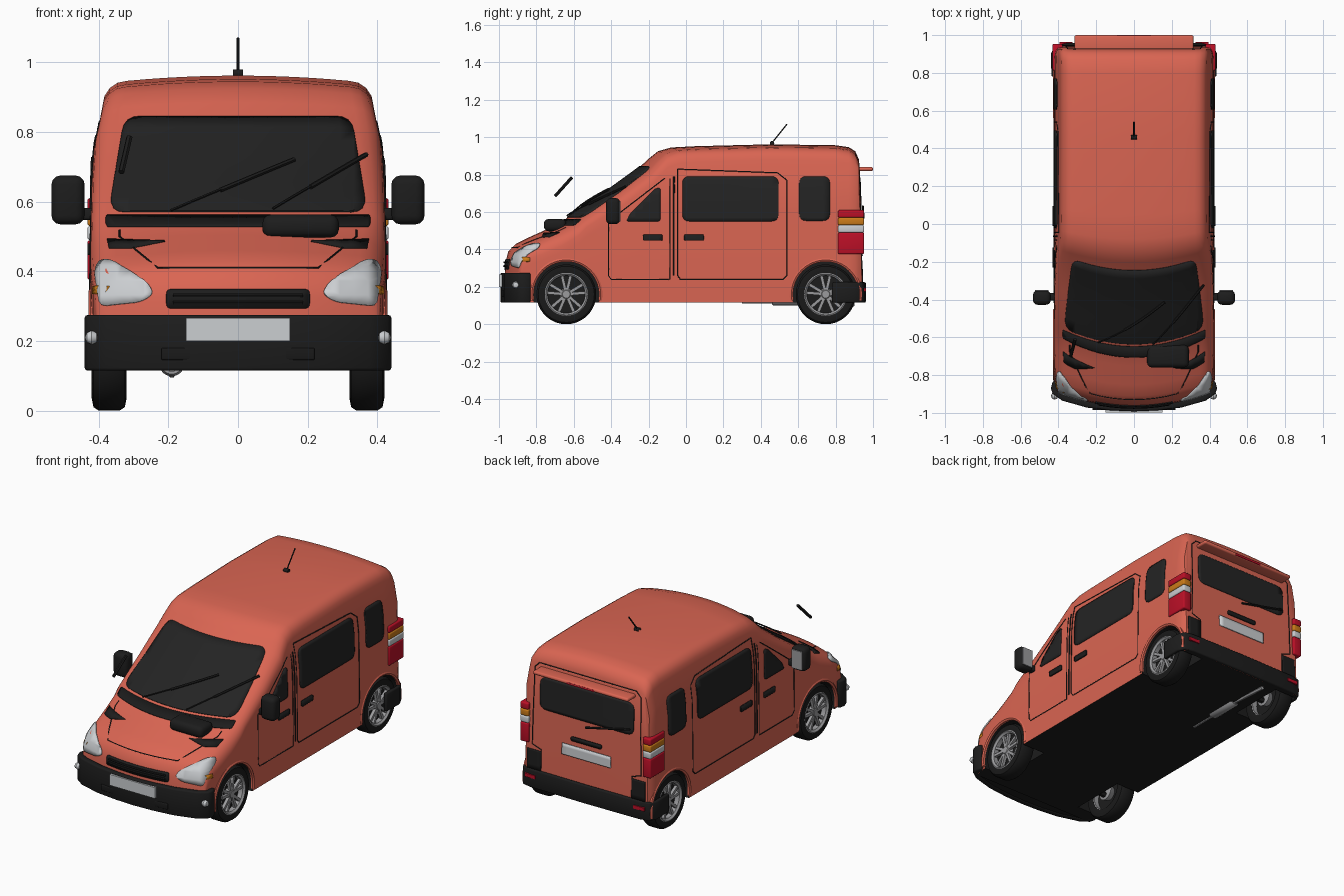
import bpy, bmesh, math
from mathutils import Vector, Matrix
from mathutils.bvhtree import BVHTree

if "Cube" in bpy.data.objects:
    bpy.data.objects.remove(bpy.data.objects["Cube"])


def material(name, *rgb):
    m = bpy.data.materials.new(name)
    m.use_nodes = True
    m.diffuse_color = (*rgb, 1)
    m.node_tree.nodes["Principled BSDF"].inputs["Base Color"].default_value = (*rgb, 1)
    return m


paint = material("coral paint", .7, .13, .085)
trim = material("black trim", .012, .012, .012)
glass = material("dark glass", .017, .017, .017)
rubber = material("tyre rubber", .01, .01, .01)
silver = material("silver metal", .33, .33, .34)
white = material("pale lens", .6, .62, .64)
red = material("red lens", .5, .005, .02)
amber = material("amber lens", .6, .2, .01)
wheels = [("front", -.64), ("rear", .747)]
sides = [("left", 1), ("right", -1)]


def finish(bm, name, *mats, fix=True):
    if fix:
        bmesh.ops.recalc_face_normals(bm, faces=bm.faces)
    mesh = bpy.data.meshes.new(name)
    bm.to_mesh(mesh)
    bm.free()
    for m in mats:
        mesh.materials.append(m)
    ob = bpy.data.objects.new(name, mesh)
    bpy.context.collection.objects.link(ob)
    return ob


def box(name, center, size, mat, bevel=0):
    bm = bmesh.new()
    bmesh.ops.create_cube(bm, size=1, matrix=Matrix.Translation(center) @ Matrix.Diagonal((*size, 1)))
    if bevel:
        bmesh.ops.bevel(bm, geom=bm.edges[:], offset=bevel, segments=3, profile=.5, affect='EDGES')
    return finish(bm, name, mat)


def lathe(name, profile, place, mat, flip=1, axis='X'):
    bm = bmesh.new()
    verts = [bm.verts.new((d * flip, 0, r)) for d, r in profile]
    edges = [bm.edges.new(pair) for pair in zip(verts, verts[1:])]
    bmesh.ops.spin(bm, geom=verts + edges, axis=(1, 0, 0), cent=(0, 0, 0), angle=math.tau, steps=36)
    bmesh.ops.remove_doubles(bm, verts=bm.verts, dist=.0001)
    if axis == 'Y':
        bm.transform(Matrix.Rotation(math.pi / 2, 4, 'Z'))
    bm.transform(Matrix.Translation(place))
    return finish(bm, name, mat)


def tube(name, points, radius, mat):
    cu = bpy.data.curves.new(name, 'CURVE')
    cu.dimensions = '3D'
    cu.bevel_depth, cu.bevel_resolution, cu.use_fill_caps = radius, 1, True
    sp = cu.splines.new('POLY')
    sp.points.add(len(points) - 1)
    for p, co in zip(sp.points, points):
        p.co = (*co, 1)
    cu.materials.append(mat)
    ob = bpy.data.objects.new(name, cu)
    bpy.context.collection.objects.link(ob)
    return ob


# body shell: rings lofted from nose to tail, bowed across the front
def width(z):
    table = [(0, .42), (.3, .425), (.55, .422), (.73, .418), (.83, .396), (.9, .385), (1, .37)]
    for (a, wa), (b, wb) in zip(table, table[1:]):
        if z <= b:
            return wa + (wb - wa) * (z - a) / (b - a)


def ring(y, top, r, k):
    base = .115
    crown = min(.015, (top - base) * .05)
    top -= crown
    shoulder = top - r
    half = [(width(z) * k, z) for z in [base + (shoulder - base) * i / 8 for i in range(9)]]
    x0 = half[-1][0]
    for i in range(1, 5):
        a = math.pi / 8 * i
        half.append((x0 - r * (1 - math.cos(a)), shoulder + r * math.sin(a)))
    for i in range(1, 7):
        t = 1 - i / 6
        half.append(((x0 - r) * t, top + crown * (1 - t * t)))
    loop = half + [(-x, z) for x, z in half[-2::-1]]
    fade = min(1, max(0, (.3 - y) / .6))
    return [(x, y + .085 * fade * (x / .42) ** 2, z) for x, z in loop]


stations = [(-.975, .12, .003, .94), (-.97, .25, .03, .95), (-.965, .33, .04, .955), (-.95, .39, .05, .965),
            (-.91, .43, .06, .98), (-.85, .46, .07, .99), (-.75, .505, .07, 1), (-.66, .55, .06, 1),
            (-.62, .582, .05, 1), (-.42, .715, .06, 1), (-.25, .838, .07, 1), (-.2, .885, .07, 1),
            (-.15, .925, .07, 1), (-.08, .945, .07, 1), (.05, .952, .07, 1), (.45, .962, .07, 1),
            (.8, .957, .07, 1), (.87, .947, .07, 1), (.905, .925, .07, .995), (.925, .88, .06, .97),
            (.935, .6, .05, .955), (.94, .3, .05, .95), (.945, .12, .003, .95)]
bm = bmesh.new()
loops = [[bm.verts.new(p) for p in ring(*s)] for s in stations]
for a, b in zip(loops, loops[1:]):
    for i in range(len(a)):
        j = (i + 1) % len(a)
        bm.faces.new((a[i], a[j], b[j], b[i]))
bm.faces.new(loops[0])
bm.faces.new(loops[-1])
bmesh.ops.recalc_face_normals(bm, faces=bm.faces)
tree = BVHTree.FromBMesh(bm)
body = finish(bm, "body_shell", paint, trim)

# wheel wells cut through the shell
for end, y in wheels:
    for side, s in sides:
        well = lathe("well_cutter", [(-.14, 0), (-.14, .178), (.14, .178), (.14, 0)], (s * .41, y, .16), trim)
        mod = body.modifiers.new("well", 'BOOLEAN')
        mod.object, mod.operation, mod.solver = well, 'DIFFERENCE', 'EXACT'
        bpy.context.view_layer.objects.active = body
        bpy.ops.object.modifier_apply(modifier=mod.name)
        bpy.data.objects.remove(well)
        arc = [math.radians(a) for a in range(-10, 191, 8)]
        tube(f"{end}_{side}_arch_lip", [(s * .418, y + .184 * math.cos(a), .16 + .184 * math.sin(a)) for a in arc], .011, paint)
for f in body.data.polygons:
    c = f.center
    in_well = any(math.hypot(c.y - y, c.z - .16) < .181 for _, y in wheels) and abs(c.x) < .415
    f.material_index = int(in_well or (f.normal.z < -.9 and c.z < .13))

# projection of flat outlines onto the shell
views = {"front": (lambda a, b: (a, -1.3, b), (0, 1, 0)), "back": (lambda a, b: (a, 1.3, b), (0, -1, 0)),
         "left": (lambda a, b: (1, a, b), (-1, 0, 0)), "right": (lambda a, b: (-1, a, b), (1, 0, 0))}


def project(view, a, b, off):
    start, d = Vector(views[view][0](a, b)), Vector(views[view][1])
    hit, n = tree.ray_cast(start, d)[:2]
    if hit is None:
        hit, n = tree.find_nearest(start + d * .4)[:2]
    return hit + n * (off if n.dot(d) < 0 else -off)


def plate(name, view, outline, mat, soft=0, off=.005):
    pts = [Vector(p) for p in outline]
    bm, shape = bmesh.new(), []
    for i, p in enumerate(pts):
        a, b = pts[i - 1] - p, pts[(i + 1) % len(pts)] - p
        a, b = [p + v.normalized() * min(soft, v.length * .45) for v in (a, b)]
        ts = [k / 4 for k in range(5)] if soft else [0]
        shape += [a * (1 - t) ** 2 + p * 2 * t * (1 - t) + b * t * t for t in ts]
    bm.faces.new([bm.verts.new((p.x, p.y, 0)) for p in shape])
    for step in range(-24, 25):
        for no in ((1, 0, 0), (0, 1, 0)):
            bmesh.ops.bisect_plane(bm, geom=bm.verts[:] + bm.edges[:] + bm.faces[:],
                                   plane_co=Vector(no) * (step * .04 + .011), plane_no=no)
    bmesh.ops.triangulate(bm, faces=bm.faces)
    for v in bm.verts:
        v.co = project(view, v.co.x, v.co.y, off)
    bm.normal_update()
    if sum((f.normal * f.calc_area() for f in bm.faces), Vector()).dot(Vector(views[view][1])) > 0:
        bmesh.ops.reverse_faces(bm, faces=bm.faces)
    ob = finish(bm, name, mat, fix=False)
    mod = ob.modifiers.new("thickness", 'SOLIDIFY')
    mod.thickness, mod.offset = .008, -1


def rect(a0, a1, b0, b1):
    return [(a0, b0), (a1, b0), (a1, b1), (a0, b1)]


def seam(name, view, path, radius=.003, off=0, mat=trim):
    pts = []
    for p, q in zip(path, path[1:]):
        p, q = Vector(p), Vector(q)
        n = max(1, int((q - p).length / .03))
        pts += [project(view, *p.lerp(q, i / n), off) for i in range(n)]
    tube(name, pts + [project(view, *path[-1], off)], radius, mat)


# doors, side windows, handles and markers
for side, s in sides:
    plate(f"{side}_front_window", side, [(-.32, .55), (-.137, .55), (-.137, .73), (-.165, .725), (-.3, .59)], glass, .015)
    plate(f"{side}_middle_window", side, rect(-.02, .495, .55, .79), glass, .04)
    plate(f"{side}_rear_window", side, rect(.605, .77, .553, .79), glass, .04)
    seam(f"{side}_front_door_seam", side, [(-.115, .78), (-.415, .55), (-.415, .26), (-.4, .24), (-.085, .24), (-.085, .78)])
    seam(f"{side}_sliding_door_seam", side, [(-.045, .83), (.49, .81), (.54, .77), (.54, .26), (.52, .24), (-.03, .24), (-.045, .26), (-.045, .83)])
    seam(f"{side}_door_gap", side, [(-.065, .26), (-.065, .79)], .006, -.002)
    for door, y in (("front", -.23), ("sliding", -.01)):
        plate(f"{side}_{door}_handle", side, rect(y, y + .105, .447, .48), trim, .008, .009)
    plate(f"{side}_marker", side, rect(-.89, -.835, .335, .357), amber)
    plate(f"{side}_headlight", "front", [(s * x, z) for x, z in [(.24, .335), (.28, .312), (.395, .3), (.408, .4), (.395, .43), (.365, .43), (.26, .37)]], white, .02, .007)
    plate(f"{side}_hood_vent", "front", [(s * .21, .485), (s * .375, .49), (s * .37, .465), (s * .31, .465)], trim)
    lathe(f"{side}_fog_lamp", [(-.02, 0), (-.014, .014), (0, .02), (.014, .014), (.02, 0)], (s * .42, -.91, .21), white)
    # mirrors
    box(f"{side}_mirror", (s * .488, -.39, .605), (.095, .075, .14), trim, .025)
    box(f"{side}_mirror_glass", (s * .488, -.352, .605), (.07, .006, .11), silver)
    box(f"{side}_mirror_arm", (s * .43, -.385, .565), (.07, .04, .035), trim, .008)
    # stacked tail lamps
    for part, mat, z0, z1 in (("stop", red, .57, .61), ("turn", amber, .53, .57), ("reverse", white, .49, .53), ("tail", red, .375, .49)):
        box(f"{side}_{part}_lamp", (s * .405, .883, (z0 + z1) / 2), (.055, .14, z1 - z0), mat, .008)
    plate(f"{side}_rear_corner_guard", "back", [(s * x, z) for x, z in rect(.3, .39, .22, .34)], trim)
    box(f"{side}_reflector", (s * .36, .957, .185), (.07, .012, .02), red)

# front face
plate("windshield", "front", [(-.37, .57), (.37, .57), (.325, .843), (-.325, .843)], glass, .045)
plate("cowl", "front", rect(-.378, .378, .527, .56), trim, .008)
plate("grille", "front", rect(-.205, .205, .293, .348), trim, .015)
for z in (.31, .33):
    seam("grille_slat", "front", [(-.185, z), (.185, z)], .006, .006, rubber)
seam("hood_seam", "front", [(-.34, .518), (-.34, .5), (-.23, .41), (.23, .41), (.34, .5), (.34, .518)])
for name, a, b in (("right", (-.19, .565), (.16, .712)), ("left", (.1, .57), (.365, .727))):
    mid = Vector(a).lerp(Vector(b), .4)
    seam(name + "_wiper_arm", "front", [a, b], .004, .014)
    seam(name + "_wiper_blade", "front", [mid, b], .007, .012)
box("hood_pod", (.18, -.7, .53), (.22, .12, .066), trim, .025)
tube("loose_blade", [(-.335, -.7, .685), (-.312, -.61, .785)], .009, trim)


# wrap-around bumpers
def bumper(name, s, plan, z0, z1, thick):
    path = [(s * x, y) for x, y in plan] + [(-s * x, y) for x, y in plan[-2::-1]]
    bm = bmesh.new()
    cols = [[bm.verts.new((x, y, z)) for z in (z0, z1)] for x, y in path]
    for a, b in zip(cols, cols[1:]):
        bm.faces.new((a[0], b[0], b[1], a[1]))
    ob = finish(bm, name, trim, fix=False)
    mod = ob.modifiers.new("thickness", 'SOLIDIFY')
    mod.thickness, mod.offset = thick, -1
    mod = ob.modifiers.new("soft", 'BEVEL')
    mod.width, mod.segments, mod.angle_limit = .008, 2, math.radians(50)


bumper("front_bumper", -1, [(.43, -.83), (.44, -.87), (.43, -.9), (.38, -.935), (.25, -.972), (.12, -.987), (0, -.992)], .115, .275, .035)
bumper("rear_bumper", 1, [(.437, .78), (.44, .9), (.42, .945), (.36, .957), (0, .962)], .115, .225, .022)
box("front_plate", (0, -.99, .233), (.3, .018, .065), white)
box("lower_intake", (0, -.978, .163), (.44, .014, .035), rubber, .005)

# tailgate
plate("rear_glass", "back", rect(-.31, .31, .595, .785), glass, .045)
plate("rear_plate", "back", rect(-.16, .16, .365, .43), white, 0, .007)
plate("tailgate_handle", "back", rect(-.1, .1, .46, .485), trim, .008, .009)
seam("tailgate_seam", "back", [(-.3, .24), (-.3, .35), (-.36, .37), (-.35, .83), (-.32, .86), (.32, .86), (.35, .83), (.36, .37), (.3, .35), (.3, .24)])
seam("rear_wiper", "back", [(0, .565), (-.29, .63)], .006, .012)
box("spoiler", (0, .955, .83), (.63, .09, .022), paint, .01)
box("high_brake_lamp", (0, .995, .828), (.18, .01, .012), red)

# antenna
lathe("antenna_base", [(-.015, .012), (.015, .012), (.015, 0)], (0, .46, .968), trim)
tube("antenna", [(0, .46, .97), (0, .54, 1.07)], .004, trim)

# wheels
for end, y in wheels:
    for side, s in sides:
        at, tag = (s * .37, y, .16), f"{end}_{side}_"
        lathe(tag + "tyre", [(-.045, .105), (-.05, .125), (-.045, .15), (-.03, .16), (.03, .16), (.045, .15), (.05, .125), (.045, .105), (-.045, .105)], at, rubber, s)
        lathe(tag + "rim", [(.046, .118), (.05, .11), (.04, .1), (-.04, .1), (-.046, .11)], at, silver, s)
        lathe(tag + "brake_disc", [(.012, 0), (.012, .1), (-.01, .1), (-.01, 0)], at, trim, s)
        lathe(tag + "hub", [(.042, 0), (.042, .02), (.035, .028), (-.045, .05), (-.05, .04), (-.05, 0)], at, silver, s)
        bm = bmesh.new()
        for i in range(5):
            for tilt in (-13, 13):
                turn = Matrix.Rotation(math.radians(i * 72 + tilt), 4, 'X')
                bmesh.ops.create_cube(bm, size=1, matrix=Matrix.Translation(at) @ turn @ Matrix.Translation((s * .03, 0, .062)) @ Matrix.Diagonal((.018, .016, .084, 1)))
        finish(bm, tag + "spokes", silver)
    tube(end + "_axle", [(-.36, y, .14), (.36, y, .14)], .018, trim)

# exhaust
lathe("muffler", [(-.1, 0), (-.1, .03), (-.09, .036), (.09, .036), (.1, .03), (.1, 0)], (-.19, .56, .135), silver, axis='Y')
tube("tail_pipe", [(-.19, .3, .12), (-.19, .66, .12), (-.19, .9, .105)], .011, silver)

# convert curves and smooth rounded surfaces
for ob in bpy.context.scene.objects:
    ob.select_set(ob.type == 'CURVE')
    if ob.type == 'CURVE':
        bpy.context.view_layer.objects.active = ob
bpy.ops.object.convert(target='MESH')
for ob in bpy.context.scene.objects:
    ob.select_set(ob.type == 'MESH')
bpy.context.view_layer.objects.active = body
bpy.ops.object.shade_smooth_by_angle(angle=math.radians(35))
